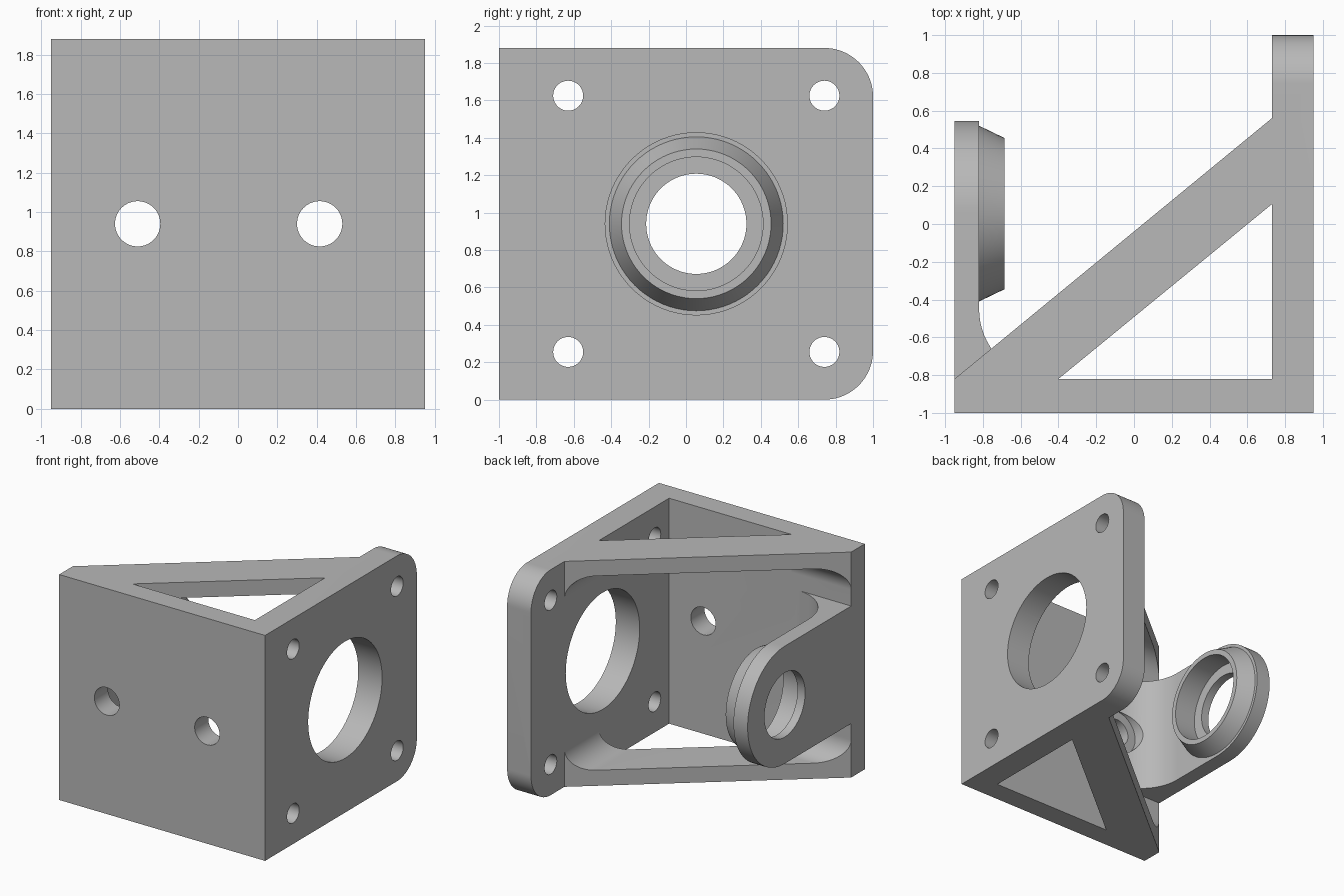
import bpy, bmesh
from math import sin, cos, pi, radians
from mathutils import Matrix

cube = bpy.data.objects.get("Cube")
if cube:
    bpy.data.objects.remove(cube, do_unlink=True)

grey = bpy.data.materials.new("machined_grey")
grey.use_nodes = True
GREY = (0.48, 0.48, 0.48, 1)
grey.diffuse_color = GREY
grey.node_tree.nodes["Principled BSDF"].inputs["Base Color"].default_value = GREY

H = 1.88                 # overall height
MID = H / 2              # height of the pivot and screw holes
BACK = -0.82             # back face of the front plate
SIDE = 0.73              # inner face of the side plate
RIB = 0.13               # rib thickness
HUB_Y = 0.055            # centre of the large bores


def arc(cx, cy, r, start, end, n=20):
    angles = [radians(start + (end - start) * i / n) for i in range(n + 1)]
    return [(cx + r * cos(a), cy + r * sin(a)) for a in angles]


def add_object(name, bm):
    bmesh.ops.recalc_face_normals(bm, faces=bm.faces)
    mesh = bpy.data.meshes.new(name)
    bm.to_mesh(mesh)
    bm.free()
    mesh.materials.append(grey)
    obj = bpy.data.objects.new(name, mesh)
    bpy.context.collection.objects.link(obj)
    return obj


def prism(name, axis, points, lo, hi):
    """Extrude a 2D profile along an axis."""
    place = {"x": lambda a, b, c: (c, a, b),
             "y": lambda a, b, c: (a, c, b),
             "z": lambda a, b, c: (a, b, c)}[axis]
    bm = bmesh.new()
    rings = [[bm.verts.new(place(a, b, c)) for a, b in points] for c in (lo, hi)]
    for ring in rings:
        bm.faces.new(ring)
    n = len(points)
    for i in range(n):
        j = (i + 1) % n
        bm.faces.new((rings[0][i], rings[0][j], rings[1][j], rings[1][i]))
    return add_object(name, bm)


def rod(axis, a, b, r, lo, hi):
    return prism("hole_cutter", axis, arc(a, b, r, 0, 360, 80)[:-1], lo, hi)


def combine(target, tool, operation):
    mod = target.modifiers.new("combine", "BOOLEAN")
    mod.operation = operation
    mod.solver = "EXACT"
    mod.object = tool
    bpy.context.view_layer.update()
    graph = bpy.context.evaluated_depsgraph_get()
    mesh = bpy.data.meshes.new_from_object(target.evaluated_get(graph))
    target.modifiers.clear()
    target.data = mesh
    bpy.data.objects.remove(tool, do_unlink=True)


# Front plate, side plate and diagonal body as one outline
bracket = prism("angle_bracket", "z",
                [(-0.95, -1), (0.95, -1), (0.95, 1), (SIDE, 1),
                 (SIDE, 0.56), (-0.95, BACK)], 0, H)

# Cavity between the two ribs, with filleted corners along both plates
f = 0.185
top = H - RIB
cavity = prism("cavity_cutter", "x",
               [(2, RIB)] + [(2, top)]
               + arc(BACK + f, top - f, f, 90, 180)
               + arc(BACK + f, RIB + f, f, 180, 270), -2, 2)
side_limit = prism("cavity_limit", "y",
                   [(-3, RIB)] + arc(SIDE - f, RIB + f, f, -90, 0)
                   + arc(SIDE - f, top - f, f, 0, 90) + [(-3, top)], -2, 3)
combine(cavity, side_limit, "INTERSECT")
combine(bracket, cavity, "DIFFERENCE")

# Triangular windows through the ribs
window = prism("window_cutter", "z",
               [(-0.4, BACK), (SIDE, BACK), (SIDE, 0.105)], -1, 3)
combine(bracket, window, "DIFFERENCE")

# Rounded back corners of the side plate
c = 0.26
rounded = prism("corner_limit", "x",
                [(-1.5, 0)] + arc(1 - c, c, c, -90, 0)
                + arc(1 - c, H - c, c, 0, 90) + [(-1.5, H)], -2, 2)
combine(bracket, rounded, "INTERSECT")

# Side plate: large bore and four mounting holes
combine(bracket, rod("x", HUB_Y, MID, 0.487, 0.5, 1.2), "DIFFERENCE")
for y in (-0.63, 0.74):
    for z in (0.255, H - 0.255):
        combine(bracket, rod("x", y, z, 0.08, 0.5, 1.2), "DIFFERENCE")

# Pivot arm: filleted root, round end
r = 0.49
g = 0.37
arm = prism("pivot_arm", "z",
            [(-0.95, -0.9), (BACK + g, -0.9)]
            + arc(BACK + g, BACK + g, g, 270, 180)
            + [(-0.82, 0.8), (-0.95, 0.8)], 0.2, 1.7)
round_end = prism("arm_limit", "x",
                  [(-1.2, MID - r)] + arc(HUB_Y, MID, r, -90, 90, 48)
                  + [(-1.2, MID + r)], -2, 2)
combine(arm, round_end, "INTERSECT")

# Spot face around the screw hole in the arm root
combine(arm, rod("y", -0.51, MID, 0.19, BACK, 0), "DIFFERENCE")

# Tapered boss on the arm, sunk slightly into it
bm = bmesh.new()
bmesh.ops.create_cone(bm, cap_ends=True, segments=80, radius1=0.4746,
                      radius2=0.4, depth=0.155,
                      matrix=Matrix.Translation((-0.7625, HUB_Y, MID))
                      @ Matrix.Rotation(pi / 2, 4, "Y"))
combine(arm, add_object("boss", bm), "UNION")

# Stepped bore in the boss
combine(arm, rod("x", HUB_Y, MID, 0.357, -0.88, -0.5), "DIFFERENCE")
combine(arm, rod("x", HUB_Y, MID, 0.268, -1.2, -0.5), "DIFFERENCE")

# Join the arm, then drill the screw holes through the front plate
combine(bracket, arm, "UNION")
for x in (-0.51, 0.415):
    combine(bracket, rod("y", x, MID, 0.115, -1.3, -0.5), "DIFFERENCE")

# One material and smooth curved walls
bracket.data.materials.clear()
bracket.data.materials.append(grey)
bpy.ops.object.select_all(action="DESELECT")
bracket.select_set(True)
bpy.context.view_layer.objects.active = bracket
bpy.ops.object.shade_smooth_by_angle(angle=radians(25))
